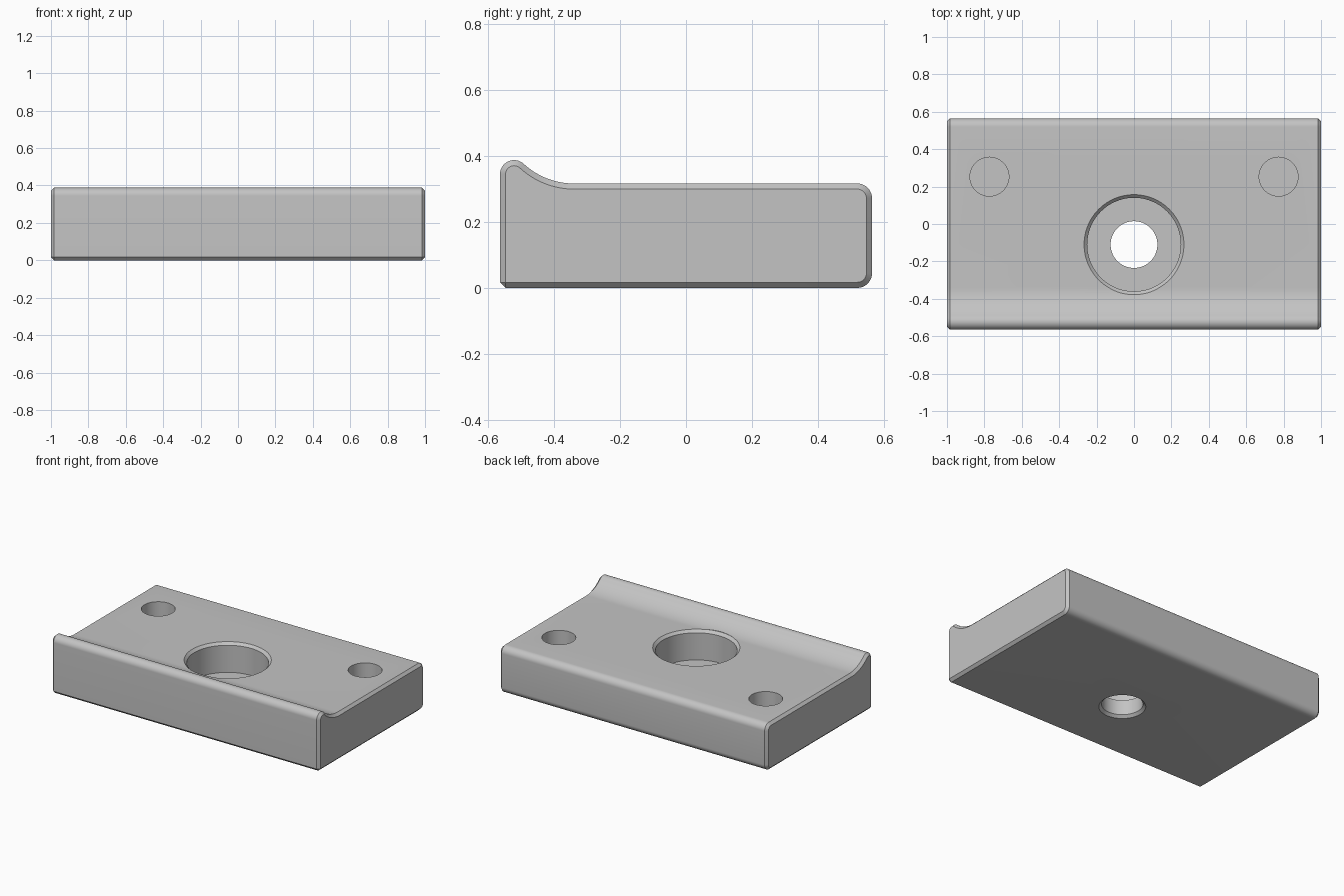
import bpy, bmesh
from math import sin, cos, pi, atan2, hypot

cube = bpy.data.objects.get("Cube")
if cube:
    bpy.data.objects.remove(cube, do_unlink=True)

HALF_X, HALF_Y, TOP, CHAMFER = 1.0, 0.565, 0.317, 0.017
CORNER, LIP_R, LIP_Z, COVE_Y = 0.045, 0.043, 0.345, -0.34

steel = bpy.data.materials.new("light grey metal")
steel.use_nodes = True
grey = (0.55, 0.55, 0.55, 1)
steel.diffuse_color = grey
steel.node_tree.nodes["Principled BSDF"].inputs["Base Color"].default_value = grey


def arc(cy, cz, r, a0, a1, n):
    angles = [a0 + (a1 - a0) * i / n for i in range(n + 1)]
    return [(cy + r * cos(a), cz + r * sin(a)) for a in angles]


def side_profile(inset):
    """Side outline, moved inward by inset."""
    lip_y = LIP_R - HALF_Y
    dy, dz = COVE_Y - lip_y, LIP_Z - TOP
    # cove radius that is tangent to both the top face and the lip
    cove_r = (dy * dy + dz * dz - LIP_R ** 2) / (2 * (LIP_R + dz))
    cove_z = TOP + cove_r
    tangent = atan2(cove_z - LIP_Z, dy)
    back = HALF_Y - CORNER
    pts = [(-HALF_Y + inset, CHAMFER), (-HALF_Y + CHAMFER, inset)]
    pts += arc(back, CORNER, CORNER - inset, -pi / 2, 0, 10)
    pts += arc(back, TOP - CORNER, CORNER - inset, 0, pi / 2, 10)
    pts += arc(COVE_Y, cove_z, cove_r + inset, -pi / 2, tangent - pi, 16)
    pts += arc(lip_y, LIP_Z, LIP_R - inset, tangent, pi, 16)
    return pts


def finish(bm, name):
    bmesh.ops.remove_doubles(bm, verts=bm.verts, dist=1e-5)
    bmesh.ops.recalc_face_normals(bm, faces=bm.faces)
    mesh = bpy.data.meshes.new(name)
    bm.to_mesh(mesh)
    bm.free()
    mesh.materials.append(steel)
    obj = bpy.data.objects.new(name, mesh)
    bpy.context.collection.objects.link(obj)
    return obj


def loft(rings, name):
    """Skin closed rings of points and cap both ends."""
    bm = bmesh.new()
    loops = [[bm.verts.new(p) for p in ring] for ring in rings]
    for a, b in zip(loops, loops[1:]):
        for i in range(len(a)):
            bm.faces.new((a[i - 1], a[i], b[i], b[i - 1]))
    bm.faces.new(loops[0])
    bm.faces.new(loops[-1])
    return finish(bm, name)


def bore(name, x, y, outline, sides=96):
    """Round cutter from (radius, height) steps."""
    rings = [[(x + r * cos(2 * pi * i / sides), y + r * sin(2 * pi * i / sides), z)
              for i in range(sides)] for r, z in outline]
    obj = loft(rings, name)
    obj.hide_render = True
    return obj


# Block with raised front lip and chamfered ends
sections = [(-HALF_X, CHAMFER), (-HALF_X + CHAMFER, 0),
            (HALF_X - CHAMFER, 0), (HALF_X, CHAMFER)]
block = loft([[(x, y, z) for y, z in side_profile(inset)]
              for x, inset in sections], "mounting_block")

# Stepped centre hole with chamfered rims, and two blind holes
hole, recess, floor = 0.125, 0.25, 0.117
cutters = [bore("centre_bore", 0, -0.11, [
    (hole + 2 * CHAMFER, -CHAMFER), (hole, CHAMFER), (hole, floor),
    (recess, floor), (recess, TOP - CHAMFER),
    (recess + CHAMFER + 0.001, TOP + 0.001), (recess + CHAMFER + 0.001, 0.5)])]
for side, x in (("right", -0.773), ("left", 0.773)):
    cutters.append(bore(side + "_blind_bore", x, 0.253,
                        [(0.104, floor), (0.104, 0.5)], 64))

bpy.ops.object.select_all(action="DESELECT")
block.select_set(True)
bpy.context.view_layer.objects.active = block
for cutter in cutters:
    mod = block.modifiers.new(cutter.name, "BOOLEAN")
    mod.operation, mod.solver, mod.object = "DIFFERENCE", "EXACT", cutter
    bpy.ops.object.modifier_apply(modifier=mod.name)
    bpy.data.objects.remove(cutter, do_unlink=True)
bpy.ops.object.shade_smooth_by_angle(angle=pi / 6)
